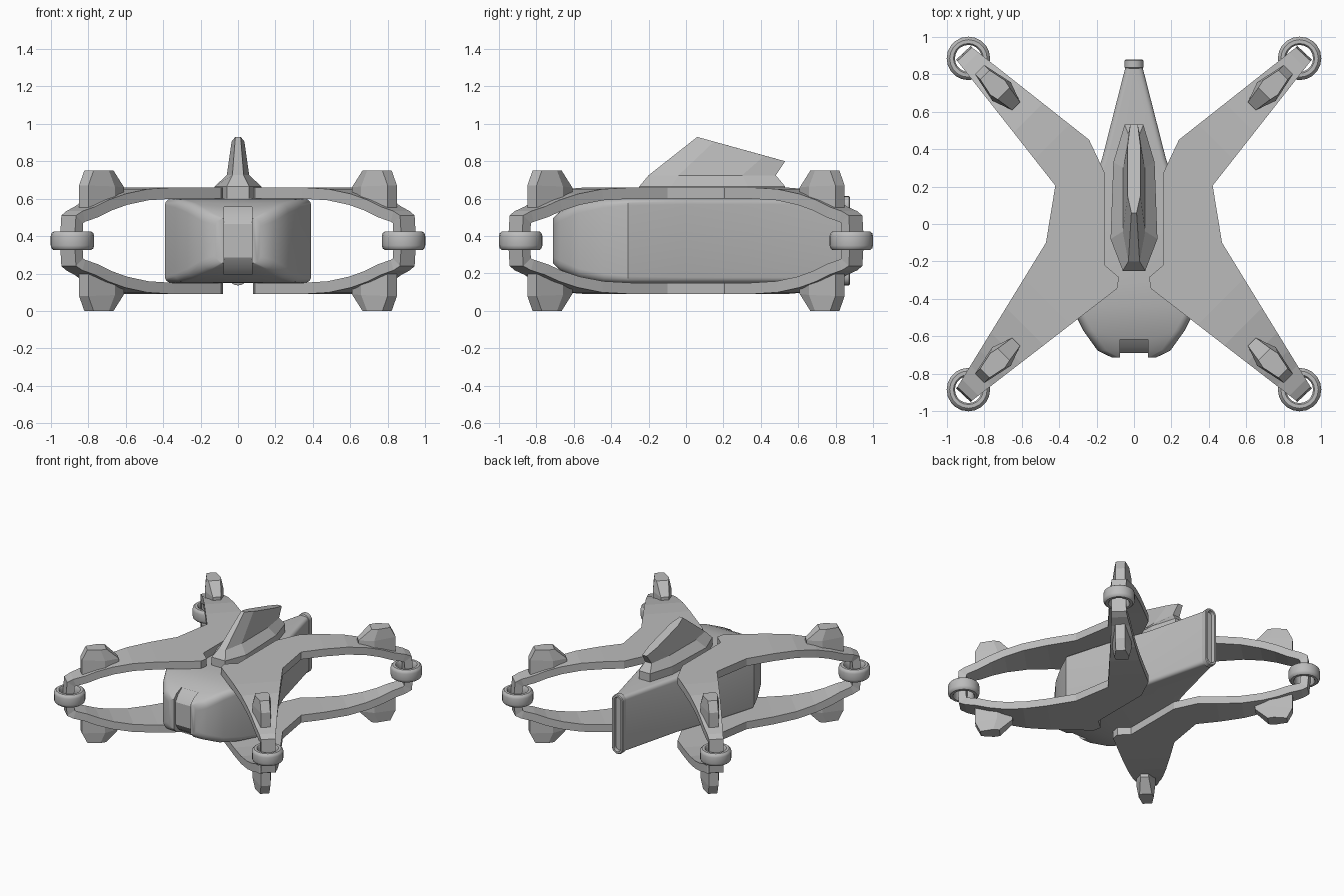
import bpy, bmesh
from math import sin, cos, pi, radians, sqrt
from mathutils import Vector

if "Cube" in bpy.data.objects:
    bpy.data.objects.remove(bpy.data.objects["Cube"])

MID = 0.375          # height of the plane between the upper and lower frames
R2 = sqrt(2)

grey = bpy.data.materials.new("hull_grey")
grey.use_nodes = True
grey.diffuse_color = (0.5, 0.5, 0.5, 1)
grey.node_tree.nodes["Principled BSDF"].inputs["Base Color"].default_value = (0.5, 0.5, 0.5, 1)


def finish(name, bm, mirror=None, smooth=None):
    """Turn a bmesh into a named object standing on the middle plane."""
    bmesh.ops.recalc_face_normals(bm, faces=bm.faces)
    me = bpy.data.meshes.new(name)
    bm.to_mesh(me)
    bm.free()
    me.materials.append(grey)
    ob = bpy.data.objects.new(name, me)
    bpy.context.collection.objects.link(ob)
    ob.location.z = MID
    if smooth:
        make_smooth(ob, smooth)
    if mirror:
        add_mirror(ob, mirror)
    return ob


def make_smooth(ob, angle):
    bpy.ops.object.select_all(action='DESELECT')
    ob.select_set(True)
    bpy.context.view_layer.objects.active = ob
    bpy.ops.object.shade_smooth_by_angle(angle=radians(angle))


def add_mirror(ob, axes):
    m = ob.modifiers.new("mirror", 'MIRROR')
    m.use_axis = [a in axes for a in "xyz"]
    m.use_mirror_merge = False


def loft(rings, caps=True, closed=False):
    """Skin a list of point rings."""
    bm = bmesh.new()
    rows = [[bm.verts.new(p) for p in ring] for ring in rings]
    n = len(rows[0])
    pairs = list(zip(rows, rows[1:])) + ([(rows[-1], rows[0])] if closed else [])
    for a, b in pairs:
        for i in range(n):
            j = (i + 1) % n
            bm.faces.new((a[i], a[j], b[j], b[i]))
    if caps and not closed:
        bm.faces.new(rows[0])
        bm.faces.new(rows[-1])
    return bm


def rounded(y, w, h, r, steps=5):
    """Rounded rectangle across the body at depth y."""
    pts = []
    for k, (sx, sz) in enumerate([(1, 1), (-1, 1), (-1, -1), (1, -1)]):
        for i in range(steps + 1):
            a = (k + i / steps) * pi / 2
            pts.append((sx * (w - r) + r * cos(a), y, sz * (h - r) + r * sin(a)))
    return pts


# Body: wedge fuselage that narrows to the tail
body = finish("body", loft([rounded(*s) for s in [
    (-.712, .12, .12, .04), (-.675, .195, .155, .05), (-.57, .27, .2, .05),
    (-.44, .335, .222, .045), (-.31, .39, .225, .035), (0, .295, .225, .03),
    (.35, .17, .225, .03), (.84, .045, .225, .03)]]))

# Nose recess, cut following the nose slope
half = [(-.8, .18), (-.6, .18), (-.655, .14), (-.688, .09)]
profile = half + [(y, -z) for y, z in reversed(half)]
cutter = finish("nose_cutter", loft([[(x, y, z) for y, z in profile] for x in (-.075, .075)]))
cutter.hide_render = True
cut = body.modifiers.new("recess", 'BOOLEAN')
cut.object = cutter
cut.solver = 'EXACT'
bpy.context.view_layer.objects.active = body
bpy.ops.object.modifier_apply(modifier="recess")
bpy.data.objects.remove(cutter)
make_smooth(body, 32)

# Tail rim: rounded loop with a sunken middle
finish("tail_rim", loft([rounded(*s) for s in [
    (.83, .042, .23, .04), (.835, .05, .238, .048), (.872, .05, .238, .048),
    (.878, .044, .232, .042), (.878, .03, .218, .028), (.85, .028, .216, .026)]]), smooth=35)

# Frame plates: flat outline cut across the arms, then bent towards the hubs
outline = [(.155, .27), (.24, .45), (.865, .943), (.943, .87), (.42, .205), (.47, -.1),
           (.943, -.87), (.865, -.943), (.09, -.345), (.08, -.285), (.155, -.22)]
bend = [(.62, .285), (.8, .276), (.95, .25), (1.06, .218), (1.15, .182), (1.235, .158), (1.275, .135)]


def bent_height(d):
    if d <= bend[0][0]:
        return bend[0][1]
    for (d0, z0), (d1, z1) in zip(bend, bend[1:]):
        if d <= d1:
            return z0 + (z1 - z0) * (d - d0) / (d1 - d0)
    return bend[-1][1]


def reach(v):
    return (abs(v.co.x) + abs(v.co.y)) / R2


bm = bmesh.new()
bm.faces.new([bm.verts.new((x, y, 0)) for x, y in outline])
for sy in (1, -1):
    direction = Vector((1, sy, 0)) / R2
    for d, _ in bend[:-1]:
        bmesh.ops.bisect_plane(bm, geom=bm.verts[:] + bm.edges[:] + bm.faces[:],
                               plane_co=direction * d, plane_no=direction)
for v in bm.verts:
    v.co.z = bent_height(reach(v))
tips = [e for e in bm.edges if all(reach(v) > 1.27 for v in e.verts)]
for z, out in ((.05, .005), (0, .002)):
    new = bmesh.ops.extrude_edge_only(bm, edges=tips)["geom"]
    tips = [g for g in new if isinstance(g, bmesh.types.BMEdge)
            and all(v in new for v in g.verts)]
    for v in [g for g in new if isinstance(g, bmesh.types.BMVert)]:
        v.co.z = z
        v.co.x += out
        v.co.y += out if v.co.y > 0 else -out
bmesh.ops.recalc_face_normals(bm, faces=bm.faces)
bm.normal_update()
if sum(f.normal.z * f.calc_area() for f in bm.faces) < 0:
    bmesh.ops.reverse_faces(bm, faces=bm.faces)
me = bpy.data.meshes.new("frame_plates")
bm.to_mesh(me)
bm.free()
me.materials.append(grey)
frame = bpy.data.objects.new("frame_plates", me)
bpy.context.collection.objects.link(frame)
frame.location.z = MID
thick = frame.modifiers.new("thickness", 'SOLIDIFY')
thick.thickness = .06
thick.offset = -1
thick.use_even_offset = True
add_mirror(frame, "xz")

# Hub rings around the arm tips
section = [(.072, .04), (.08, .05), (.1, .05), (.112, .04), (.116, .025)]
section += [(r, -z) for r, z in reversed(section)]
rings = []
for i in range(20):
    a = i * pi / 10
    rings.append([(.884 + r * cos(a), .884 + r * sin(a), z) for r, z in section])
finish("hub_rings", loft(rings, closed=True), mirror="xy", smooth=40)


# Pods on the arms: tapered hexagons laid along the diagonal
def diagonal_hexagon(stations):
    side = [((d + w) / R2, (d - w) / R2, z) for d, w, z in stations]
    return side + [(y, x, z) for x, y, z in reversed(side)]


finish("arm_pods", loft([
    diagonal_hexagon([(.89, .03, .24), (1.0, .07, .2), (1.165, .035, .165)]),
    diagonal_hexagon([(.89, .03, .285), (1.0, .07, .29), (1.165, .035, .295)]),
    diagonal_hexagon([(.985, .045, .375), (1.03, .055, .375), (1.125, .035, .375)])]),
    mirror="xyz")


# Dorsal fin: flared base rising to a raked blade
def fin_ring(stations):
    side = [(w, y, z - MID) for w, y, z in stations]
    return side + [(-x, y, z) for x, y, z in reversed(side)]


base = [(.06, -.25), (.125, -.08), (.11, .33), (.05, .53)]
finish("dorsal_fin", loft([
    fin_ring([(w, y, .59) for w, y in base]),
    fin_ring([(w, y, .665) for w, y in base]),
    fin_ring([(.03, -.2, .725), (.06, -.04, .725), (.058, .3, .725), (.03, .48, .725)]),
    fin_ring([(.014, .06, .93), (.034, .15, .905), (.034, .42, .83), (.02, .53, .8)])]))
